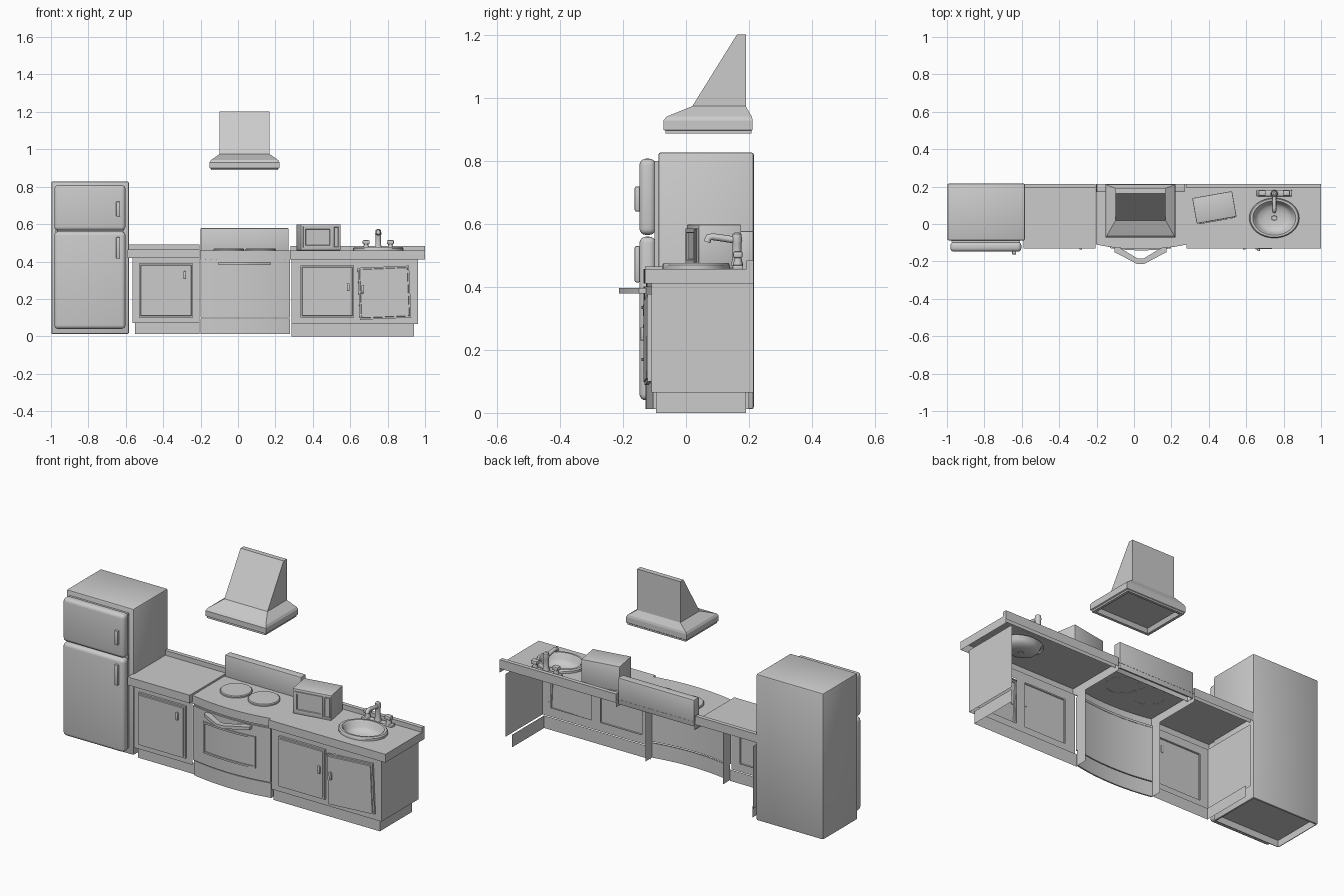
import bpy, bmesh, math
from mathutils import Matrix, Vector

if "Cube" in bpy.data.objects:
    bpy.data.objects.remove(bpy.data.objects["Cube"])


def finish(name, bm, smooth=True):
    bmesh.ops.recalc_face_normals(bm, faces=bm.faces)
    me = bpy.data.meshes.new(name)
    bm.to_mesh(me)
    bm.free()
    ob = bpy.data.objects.new(name, me)
    bpy.context.collection.objects.link(ob)
    if smooth:
        bpy.ops.object.select_all(action='DESELECT')
        ob.select_set(True)
        bpy.context.view_layer.objects.active = ob
        bpy.ops.object.shade_smooth_by_angle(angle=math.radians(35))
    return ob


def facing(bm, d):
    bm.normal_update()
    return [f for f in bm.faces if f.normal.dot(Vector(d)) > 0.99]


BACK, DOWN, UP, FRONT = (0, 1, 0), (0, 0, -1), (0, 0, 1), (0, -1, 0)
LEFT, RIGHT = (-1, 0, 0), (1, 0, 0)


def box(name, x, y, z, bevel=0, seg=3, drop=(), panel=None, side=FRONT):
    """Box from ranges; drop removes sides, panel=(width, depth) insets one side."""
    bm = bmesh.new()
    bmesh.ops.create_cube(bm, size=1)
    for v in bm.verts:
        for i, r in enumerate((x, y, z)):
            v.co[i] = r[0] if v.co[i] < 0 else r[1]
    edges = bm.edges[:]
    if panel:
        f = facing(bm, side)
        bmesh.ops.inset_region(bm, faces=f, thickness=panel[0])
        bmesh.ops.inset_region(bm, faces=f, thickness=0.003, depth=panel[1])
    if bevel:
        bmesh.ops.bevel(bm, geom=edges, offset=bevel, segments=seg, profile=0.5, affect='EDGES')
    for d in drop:
        bmesh.ops.delete(bm, geom=facing(bm, d), context='FACES')
    return finish(name, bm, bevel > 0)


def prism(name, pts, z0, z1, drop=()):
    bm = bmesh.new()
    f = bm.faces.new([bm.verts.new((px, py, z0)) for px, py in pts])
    ext = bmesh.ops.extrude_face_region(bm, geom=[f])['geom']
    bmesh.ops.translate(bm, vec=(0, 0, z1 - z0), verts=[v for v in ext if isinstance(v, bmesh.types.BMVert)])
    bmesh.ops.recalc_face_normals(bm, faces=bm.faces)
    for d in drop:
        bmesh.ops.delete(bm, geom=facing(bm, d), context='FACES')
    return finish(name, bm)


def lathe(name, prof, loc, sx=1, sy=1, n=32, cap=True):
    bm = bmesh.new()
    rings = [[bm.verts.new((loc[0] + sx * r * math.cos(2 * math.pi * i / n),
                            loc[1] + sy * r * math.sin(2 * math.pi * i / n), loc[2] + h))
              for i in range(n)] for r, h in prof]
    for a, b in zip(rings, rings[1:]):
        for i in range(n):
            j = (i + 1) % n
            bm.faces.new((a[i], a[j], b[j], b[i]))
    if cap:
        bm.faces.new(rings[-1])
    return finish(name, bm)


def frame(name, xs, zs, y, holes):
    """Flat front on a grid, with the given cells left open."""
    bm = bmesh.new()
    g = [[bm.verts.new((px, y, pz)) for pz in zs] for px in xs]
    for i in range(len(xs) - 1):
        for j in range(len(zs) - 1):
            if (i, j) not in holes:
                bm.faces.new((g[i][j], g[i + 1][j], g[i + 1][j + 1], g[i][j + 1]))
    return finish(name, bm, False)


# Refrigerator with recessed underside
box("fridge_body", (-0.998, -0.583), (-0.088, 0.216), (0.012, 0.828), 0.008, 2, panel=(0.012, -0.035), side=DOWN)
box("fridge_gasket", (-0.975, -0.61), (-0.1, -0.08), (0.05, 0.8))
for nm, z in (("freezer", (0.566, 0.808)), ("fridge", (0.04, 0.56))):
    box(nm + "_door", (-0.982, -0.602), (-0.148, -0.096), z, 0.02, 4)
for nm, z in (("freezer", (0.64, 0.72)), ("fridge", (0.415, 0.53))):
    box(nm + "_handle", (-0.652, -0.63), (-0.163, -0.145), z, 0.005, 2)

# Cabinets: open shells with framed fronts, closed only on their outer side
SHELL = (BACK, DOWN, UP, FRONT)
box("left_cabinet", (-0.565, -0.205), (-0.11, 0.215), (0.07, 0.42), drop=SHELL + (RIGHT,))
frame("left_cabinet_front", (-0.565, -0.515, -0.255, -0.205), (0.07, 0.115, 0.375, 0.42), -0.11, {(1, 1)})
box("left_toe_kick", (-0.55, -0.205), (-0.095, 0.2), (0.012, 0.075), drop=(BACK, DOWN, UP, RIGHT))
box("right_cabinet", (0.285, 0.962), (-0.11, 0.215), (0.065, 0.415), drop=SHELL + (LEFT,))
frame("right_cabinet_front", (0.285, 0.35, 0.605, 0.66, 0.91, 0.962),
      (0.065, 0.115, 0.365, 0.415), -0.11, {(1, 1), (3, 1)})
box("right_toe_kick", (0.285, 0.942), (-0.095, 0.19), (0, 0.07), drop=(BACK, DOWN, UP, LEFT))

# Cabinet doors and pulls, the last door hanging crooked
for nm, x, z, px, pz in (("left", (-0.53, -0.24), (0.1, 0.39), -0.285, 0.327),
                         ("middle", (0.335, 0.62), (0.1, 0.378), 0.59, 0.262),
                         ("right", (0.645, 0.92), (0.1, 0.378), 0.667, 0.262)):
    parts = [box(nm + "_door", x, (-0.122, -0.11), z, panel=(0.012, 0.004), drop=(BACK,)),
             box(nm + "_door_pull", (px - 0.007, px + 0.007), (-0.136, -0.122), (pz - 0.021, pz + 0.021), 0.003, 2)]
    if nm == "right":
        hinge = Matrix.Translation((0.92, -0.112, 0.24))
        rot = Matrix.Rotation(math.radians(2), 4, 'Z') @ Matrix.Rotation(math.radians(-2.5), 4, 'Y')
        for p in parts:
            p.data.transform(hinge @ rot @ hinge.inverted())

# Countertops with backsplashes; the right one has an oval sink hole
box("left_countertop", (-0.59, -0.207), (-0.13, 0.215), (0.42, 0.465), drop=(DOWN, BACK))
box("left_backsplash", (-0.59, -0.207), (0.192, 0.215), (0.445, 0.492), drop=(DOWN,))
SINK = (0.75, 0.032, 0.458)
box("right_countertop", (0.28, 1), (-0.13, 0.215), (0.412, 0.458), drop=(DOWN, BACK, UP))
bm = bmesh.new()
ang = sorted([2 * math.pi * i / 32 for i in range(32)] +
             [math.atan2(b - SINK[1], a - SINK[0]) % (2 * math.pi) for a in (0.28, 1) for b in (-0.13, 0.215)])
ring = []
for t in ang:
    c, s = math.cos(t), math.sin(t)
    k = min(((1 if c > 0 else 0.28) - SINK[0]) / c if abs(c) > 1e-6 else 9,
            ((0.215 if s > 0 else -0.13) - SINK[1]) / s if abs(s) > 1e-6 else 9)
    r = 1 / math.hypot(c / 0.12, s / 0.096)
    ring.append([bm.verts.new((SINK[0] + d * c, SINK[1] + d * s, SINK[2])) for d in (r, k)])
for a, b in zip(ring, ring[1:] + ring[:1]):
    bm.faces.new((a[0], a[1], b[1], b[0]))
finish("right_countertop_surface", bm, False)
box("right_backsplash", (0.28, 1), (0.192, 0.215), (0.435, 0.484), drop=(DOWN,))
lathe("sink", [(0.134, 0), (0.134, 0.012), (0.128, 0.019), (0.115, 0.019), (0.107, 0.01),
               (0.1, -0.015), (0.082, -0.03), (0.05, -0.038), (0.016, -0.04), (0.014, -0.042)], SINK, 1, 0.8)

# Tap
box("tap_base", (0.655, 0.845), (0.148, 0.182), (0.455, 0.47), 0.005, 2)
for i, x in enumerate((0.685, 0.815)):
    lathe(f"tap_stem_{i}", [(0.016, 0), (0.011, 0.025), (0.011, 0.03)], (x, 0.165, 0.468), n=12)
    box(f"tap_knob_{i}", (x - 0.019, x + 0.019), (0.15, 0.18), (0.492, 0.514), 0.006, 2)
lathe("tap_tower", [(0.02, 0), (0.015, 0.02), (0.014, 0.07), (0.017, 0.08), (0.014, 0.1), (0.006, 0.106)],
      (0.75, 0.162, 0.468), n=16)
cu = bpy.data.curves.new("tap_spout", 'CURVE')
cu.dimensions, cu.bevel_depth, cu.bevel_resolution, cu.use_fill_caps = '3D', 0.011, 2, True
path = ((0.165, 0.548), (0.12, 0.555), (0.085, 0.56), (0.072, 0.558), (0.067, 0.543))
sp = cu.splines.new('POLY')
sp.points.add(len(path) - 1)
for p, (y, z) in zip(sp.points, path):
    p.co = (0.75, y, z, 1)
spout = bpy.data.objects.new("tap_spout", cu)
bpy.context.collection.objects.link(spout)
bpy.ops.object.select_all(action='DESELECT')
spout.select_set(True)
bpy.context.view_layer.objects.active = spout
bpy.ops.object.convert(target='MESH')

# Microwave, turned slightly
turn = Matrix.Translation((0.43, 0.088, 0.459)) @ Matrix.Rotation(math.radians(10), 4, 'Z')
for nm, x, y, z, b, pan in (("body", (-0.108, 0.108), (-0.068, 0.07), (0, 0.14), 0.004, None),
                            ("door", (-0.095, 0.062), (-0.074, -0.066), (0.015, 0.127), 0, (0.018, -0.005)),
                            ("controls", (0.07, 0.1), (-0.073, -0.066), (0.015, 0.127), 0, (0.004, -0.003))):
    box("microwave_" + nm, x, y, z, b, 2, panel=pan).data.transform(turn)


# Stove with bowed front
def arc(x0, x1, off=0, n=16):
    xs = [x0 + (x1 - x0) * i / n for i in range(n + 1)]
    return [(x, -0.106 - off - 0.025 * (1 - ((x - 0.04) / 0.24) ** 2)) for x in xs]


def bowed(name, x0, x1, z0, z1, off, thick):
    return prism(name, arc(x0, x1, off) + arc(x0, x1, off - thick)[::-1], z0, z1)


prism("cooktop", arc(-0.203, 0.28, 0.004) + [(0.28, 0.215), (-0.203, 0.215)], 0.412, 0.458, (DOWN, BACK))
box("stove_sides", (-0.2, 0.278), (-0.1, -0.04), (0.012, 0.42), drop=(BACK, FRONT, UP, DOWN))
bowed("stove_drawer", -0.2, 0.278, 0.012, 0.094, -0.002, 0.008)
bowed("oven_door", -0.2, 0.278, 0.1, 0.402, 0.004, 0.012)
bowed("stove_control_strip", -0.2, 0.278, 0.402, 0.414, -0.004, 0.006)
WX, WZ = (-0.127, 0.197), (0.165, 0.34)  # oven window trim and pane
for nm, x, z in (("bottom", WX, (WZ[0], WZ[0] + 0.01)), ("top", WX, (WZ[1] - 0.01, WZ[1])),
                 ("left", (WX[0], WX[0] + 0.01), WZ), ("right", (WX[1] - 0.01, WX[1]), WZ)):
    bowed("oven_window_trim_" + nm, *x, *z, 0.01, 0.008)
prism("oven_handle", [(-0.105, -0.125), (-0.105, -0.15), (0.015, -0.213), (0.055, -0.213), (0.175, -0.15),
                      (0.175, -0.125), (0.15, -0.125), (0.05, -0.185), (0.02, -0.185), (-0.08, -0.125)],
      0.38, 0.397)
box("stove_back_guard", (-0.2, 0.27), (0.17, 0.214), (0.43, 0.578), 0.004, 2, drop=(DOWN,))
for i, x in enumerate((-0.05, 0.122)):
    lathe(f"burner_{i}", [(0.082, 0), (0.082, 0.008), (0.078, 0.012), (0.07, 0.012)], (x, 0.055, 0.457))

# Range hood: stacked rectangles (x0, x1, front y, back y, z), starting with the recessed underside
bm = bmesh.new()
rings = []
for x0, x1, yf, yb, z in ((-0.12, 0.19, -0.04, 0.185, 0.91), (-0.13, 0.2, -0.05, 0.195, 0.888),
                          (-0.145, 0.215, -0.065, 0.209, 0.888), (-0.145, 0.215, -0.065, 0.209, 0.897),
                          (-0.152, 0.222, -0.071, 0.212, 0.9), (-0.152, 0.222, -0.071, 0.212, 0.93),
                          (-0.145, 0.215, -0.062, 0.209, 0.942), (-0.098, 0.168, 0.02, 0.19, 0.975),
                          (-0.098, 0.168, 0.162, 0.19, 1.203)):
    rings.append([bm.verts.new(p) for p in ((x0, yf, z), (x1, yf, z), (x1, yb, z), (x0, yb, z))])
for a, b in zip(rings, rings[1:]):
    for i in range(4):
        bm.faces.new((a[i], a[(i + 1) % 4], b[(i + 1) % 4], b[i]))
bm.faces.new(rings[0])
bm.faces.new(rings[-1])
finish("range_hood", bm, False)
